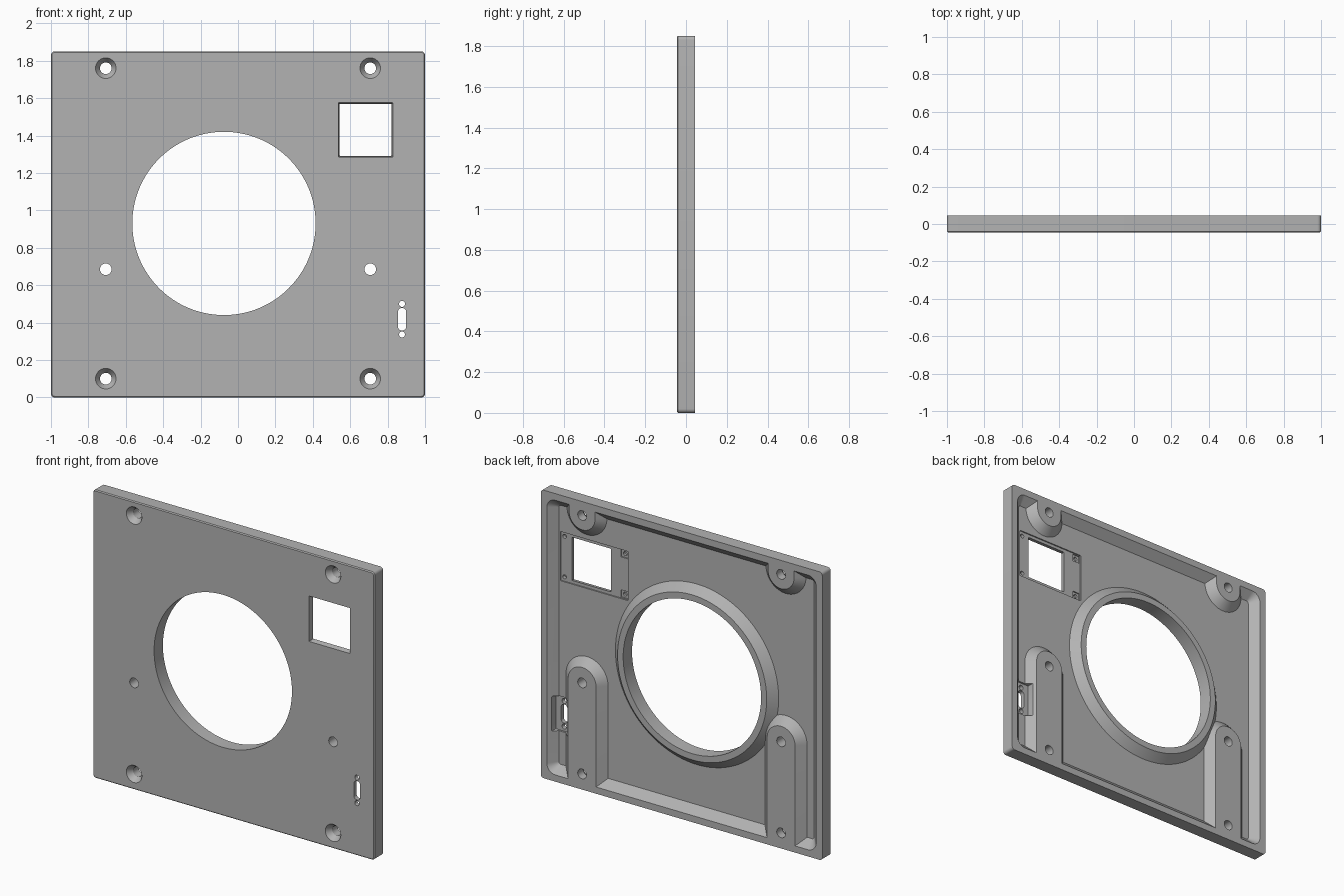
import bpy, bmesh
from math import sin, cos, pi

cube = bpy.data.objects.get("Cube")
if cube:
    bpy.data.objects.remove(cube, do_unlink=True)

FRONT, FLOOR, BACK = -0.045, -0.005, 0.045
SLOPE = BACK - FLOOR
TOP = 1.85
POST_X = 0.707


def outline(cx, cz, hw, hh, r, n=12):
    """Rounded rectangle in the XZ plane; a circle when hw == hh == r."""
    pts = []
    for k, (sx, sz) in enumerate([(1, 1), (-1, 1), (-1, -1), (1, -1)]):
        for i in range(n + 1):
            a = (k + i / n) * pi / 2
            pts.append((cx + sx * (hw - r) + r * cos(a), cz + sz * (hh - r) + r * sin(a)))
    return pts


def loft(name, sections):
    """Closed solid through (y, outline) sections."""
    bm = bmesh.new()
    rings = [[bm.verts.new((x, y, z)) for x, z in pts] for y, pts in sections]
    for a, b in zip(rings, rings[1:]):
        for i in range(len(a)):
            j = (i + 1) % len(a)
            bm.faces.new((a[i], a[j], b[j], b[i]))
    bm.faces.new(rings[0])
    bm.faces.new(rings[-1])
    bmesh.ops.remove_doubles(bm, verts=bm.verts, dist=1e-5)
    bmesh.ops.recalc_face_normals(bm, faces=bm.faces)
    mesh = bpy.data.meshes.new(name)
    bm.to_mesh(mesh)
    bm.free()
    obj = bpy.data.objects.new(name, mesh)
    bpy.context.collection.objects.link(obj)
    return obj


def cut(target, cutter):
    """Subtract the cutter from the target and discard it."""
    mod = target.modifiers.new("cut", "BOOLEAN")
    mod.operation, mod.solver, mod.object = "DIFFERENCE", "EXACT", cutter
    bpy.context.view_layer.objects.active = target
    bpy.ops.object.modifier_apply(modifier=mod.name)
    bpy.data.objects.remove(cutter, do_unlink=True)


def prism(name, y0, y1, *shape):
    pts = outline(*shape)
    return loft(name, [(y0, pts), (y1, pts)])


def cylinder(name, x, z, r, y0=-0.1, y1=0.1, n=12):
    return prism(name, y0, y1, x, z, r, r, r, n)


def flared(name, cx, cz, hw, hh, r, n=12):
    """Raised boss with a sloping foot."""
    def grown(g):
        return outline(cx, cz, hw + g, hh + g, r + g, n)
    return loft(name, [(FLOOR - 0.02, grown(SLOPE + 0.02)), (BACK, grown(0)), (0.12, grown(0))])


# Plate with rounded corners and a fine front chamfer
mid = TOP / 2
full = outline(0, mid, 1, mid, 0.02, 6)
panel = loft("panel", [(FRONT, outline(0, mid, 0.994, mid - 0.006, 0.014, 6)),
                       (FRONT + 0.006, full), (BACK, full)])

# Sloped back pocket, leaving the bosses and the ring standing
rim = outline(0, mid, 0.957, mid - 0.043, 0.06)
foot = outline(0, mid, 0.957 - SLOPE, mid - 0.043 - SLOPE, 0.015)
pocket = loft("pocket", [(FLOOR, foot), (BACK, rim), (0.08, rim)])
for s in (-1, 1):
    cut(pocket, flared("upper_boss", s * POST_X, 1.91, 0.092, 0.242, 0.092))
    cut(pocket, flared("lower_post", s * POST_X, 0.29, 0.1, 0.495, 0.1))
RING = (-0.075, 0.93)
cut(pocket, flared("ring", *RING, 0.53, 0.53, 0.53, 32))
cut(panel, pocket)

# Main round opening
cut(panel, cylinder("opening", *RING, 0.49, n=32))

# Mounting holes, the corner ones countersunk
for s in (-1, 1):
    x = s * POST_X
    for z in (0.1, 0.685, 1.76):
        cut(panel, cylinder("hole", x, z, 0.031))
    for z in (0.1, 1.76):
        cut(panel, loft("countersink", [
            (y, outline(x, z, r, r, r))
            for y, r in ((-0.06, 0.055), (FRONT, 0.055), (-0.01, 0.031), (0, 0.02))]))

# Window with a shallow mounting recess and screw holes behind it
WX, WZ = 0.682, 1.43
cut(panel, loft("window", [(y, outline(WX, WZ, h, h, 0.002, 1))
                           for y, h in ((-0.06, 0.146), (FRONT, 0.146), (-0.01, 0.138), (0.05, 0.138))]))
cut(panel, prism("window_recess", FLOOR - 0.008, 0.02, 0.656, WZ, 0.24, 0.158, 0.003, 1))
for s in (-1, 1):
    z = WZ + s * 0.13
    cut(panel, prism("screw_pad", FLOOR - 0.016, 0.021, 0.446, z, 0.026, 0.024, 0.003, 1))
    for x in (0.446, 0.872):
        cut(panel, cylinder("screw_hole", x, z, 0.013, -0.036, 0.022, 6))

# Connector slot with its back recess and two screw holes
CX, CZ = 0.877, 0.418
cut(panel, prism("connector_recess", FLOOR - 0.012, 0.1, 0.88, CZ, 0.057, 0.112, 0.004, 2))
cut(panel, prism("connector_slot", -0.1, 0.1, CX, CZ, 0.022, 0.06, 0.02, 6))
for s in (-1, 1):
    cut(panel, cylinder("connector_hole", CX, CZ + s * 0.082, 0.016, n=6))

# Material and shading
grey = bpy.data.materials.new("grey")
grey.use_nodes = True
colour = (0.45, 0.45, 0.45, 1)
grey.diffuse_color = colour
grey.node_tree.nodes["Principled BSDF"].inputs["Base Color"].default_value = colour
panel.data.materials.clear()
panel.data.materials.append(grey)
for f in panel.data.polygons:
    f.material_index = 0

bpy.ops.object.select_all(action="DESELECT")
panel.select_set(True)
bpy.context.view_layer.objects.active = panel
bpy.ops.object.shade_smooth_by_angle(angle=0.5)
